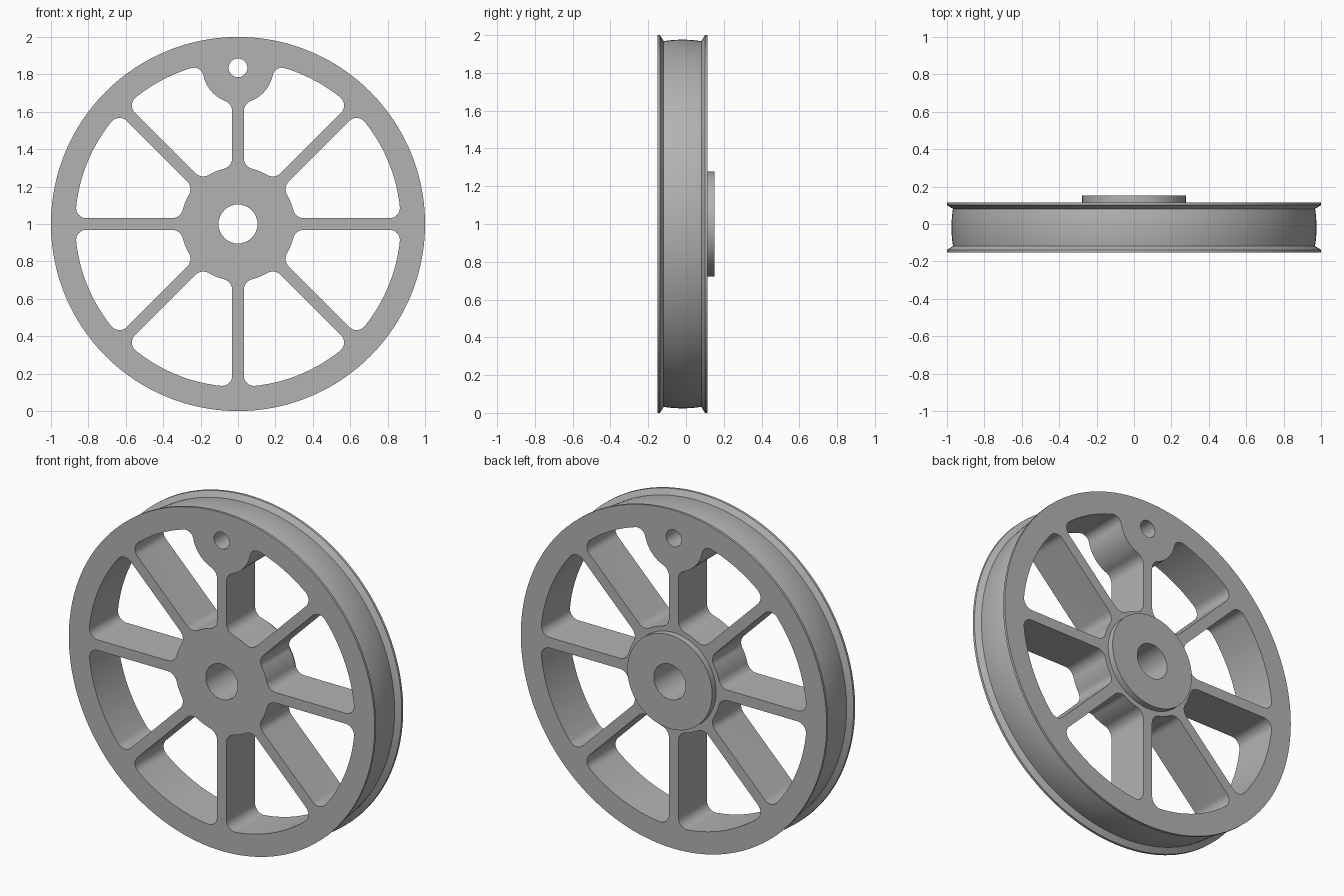
import bpy, bmesh
from math import pi, sin, cos, atan2, sqrt, radians

default = bpy.data.objects.get("Cube")
if default:
    bpy.data.objects.remove(default, do_unlink=True)

FRONT, BACK, BOSS = -0.152, 0.115, 0.152   # depths along y
HUB, RIM, HALF = 0.305, 0.87, 0.031        # hub and rim radii, spoke half width
FILLET, CORNER = 0.06, 0.055               # rounding at hub and at rim
LUG_POS, LUG, LUG_HOLE = 0.835, 0.19, 0.05
BISECT = radians(22.5)
SEGMENTS = 160

grey = bpy.data.materials.new("cast_grey")
grey.use_nodes = True
grey.diffuse_color = (0.45, 0.45, 0.45, 1)
grey.node_tree.nodes["Principled BSDF"].inputs["Base Color"].default_value = (0.45, 0.45, 0.45, 1)


def arc(cx, cy, r, a0, a1, n=10):
    return [(cx + r * cos(a0 + (a1 - a0) * i / n),
             cy + r * sin(a0 + (a1 - a0) * i / n)) for i in range(n + 1)]


def half_pocket(lug):
    """Pocket edge from mid hub, along a spoke lying on +x, to mid rim."""
    h = HALF + FILLET
    cx = sqrt((HUB + FILLET) ** 2 - h * h)
    a = atan2(h, cx)
    pts = arc(0, 0, HUB, BISECT, a, 6) + arc(cx, h, FILLET, a + pi, 1.5 * pi)
    if lug:
        # round from the spoke onto the lug, then from the lug into the rim
        dx = sqrt((LUG + FILLET) ** 2 - h * h)
        a_in = atan2(h, -dx)
        pts += arc(LUG_POS - dx, h, FILLET, -pi / 2, a_in - pi)
        f = 0.05
        px = ((RIM - f) ** 2 - (LUG + f) ** 2 + LUG_POS ** 2) / (2 * LUG_POS)
        py = sqrt((RIM - f) ** 2 - px * px)
        a_out = atan2(py, px - LUG_POS)
        pts += arc(LUG_POS, 0, LUG, a_in, a_out)
    else:
        f, py = CORNER, HALF + CORNER
        px = sqrt((RIM - f) ** 2 - py * py)
        a_out = pi / 2
    a = atan2(py, px)
    pts += arc(px, py, f, a_out - pi, a) + arc(0, 0, RIM, a, BISECT)
    # drop coincident neighbours
    return [p for i, p in enumerate(pts)
            if i == 0 or abs(p[0] - pts[i - 1][0]) + abs(p[1] - pts[i - 1][1]) > 1e-5]


def turn(pts, angle, flip=False):
    s = -1 if flip else 1
    return [(x * cos(angle) - s * y * sin(angle), x * sin(angle) + s * y * cos(angle))
            for x, y in pts]


def add_prism(bm, outline):
    face = bm.faces.new([bm.verts.new((x, -0.3, z + 1)) for x, z in outline])
    out = bmesh.ops.extrude_face_region(bm, geom=[face])["geom"]
    bmesh.ops.translate(bm, vec=(0, 0.6, 0),
                        verts=[v for v in out if isinstance(v, bmesh.types.BMVert)])


def make_object(name, bm):
    bmesh.ops.recalc_face_normals(bm, faces=bm.faces)
    mesh = bpy.data.meshes.new(name)
    bm.to_mesh(mesh)
    bm.free()
    mesh.materials.append(grey)
    obj = bpy.data.objects.new(name, mesh)
    bpy.context.collection.objects.link(obj)
    return obj


# Turned blank: bore, flanges, crowned belt track and rear boss
mid = (FRONT + BACK) / 2
crown = [(0.968 + 0.008 * (1 - t * t), mid + 0.0995 * t) for t in [i / 5 - 1 for i in range(11)]]
profile = [(0.104, FRONT), (1, FRONT), (1, FRONT + 0.014)] + crown + [
    (1, BACK - 0.014), (1, BACK), (0.277, BACK), (0.277, BOSS), (0.104, BOSS)]
bm = bmesh.new()
rings = []
for i in range(SEGMENTS):
    a = 2 * pi * i / SEGMENTS
    rings.append([bm.verts.new((r * cos(a), y, 1 + r * sin(a))) for r, y in profile])
for i in range(SEGMENTS):
    p, q = rings[i], rings[(i + 1) % SEGMENTS]
    for j in range(len(profile)):
        k = (j + 1) % len(profile)
        bm.faces.new((p[j], p[k], q[k], q[j]))
wheel = make_object("pulley_wheel", bm)

# Pockets between the eight spokes, and the hole in the lug at the top
bm = bmesh.new()
for i in range(8):
    start, end = i * pi / 4, (i + 1) * pi / 4
    first = turn(half_pocket(i == 2), start)
    second = turn(half_pocket(i == 1), end, flip=True)
    add_prism(bm, first + second[-2:0:-1])
add_prism(bm, arc(0, LUG_POS, LUG_HOLE, 0, 2 * pi, 40)[:-1])
cutter = make_object("pocket_cutter", bm)
cutter.hide_render = True

cut = wheel.modifiers.new("pockets", 'BOOLEAN')
cut.operation = 'DIFFERENCE'
cut.solver = 'EXACT'
cut.object = cutter
bpy.ops.object.select_all(action='DESELECT')
bpy.context.view_layer.objects.active = wheel
wheel.select_set(True)
bpy.ops.object.modifier_apply(modifier=cut.name)
bpy.data.objects.remove(cutter, do_unlink=True)
bpy.ops.object.shade_smooth_by_angle(angle=radians(25))
